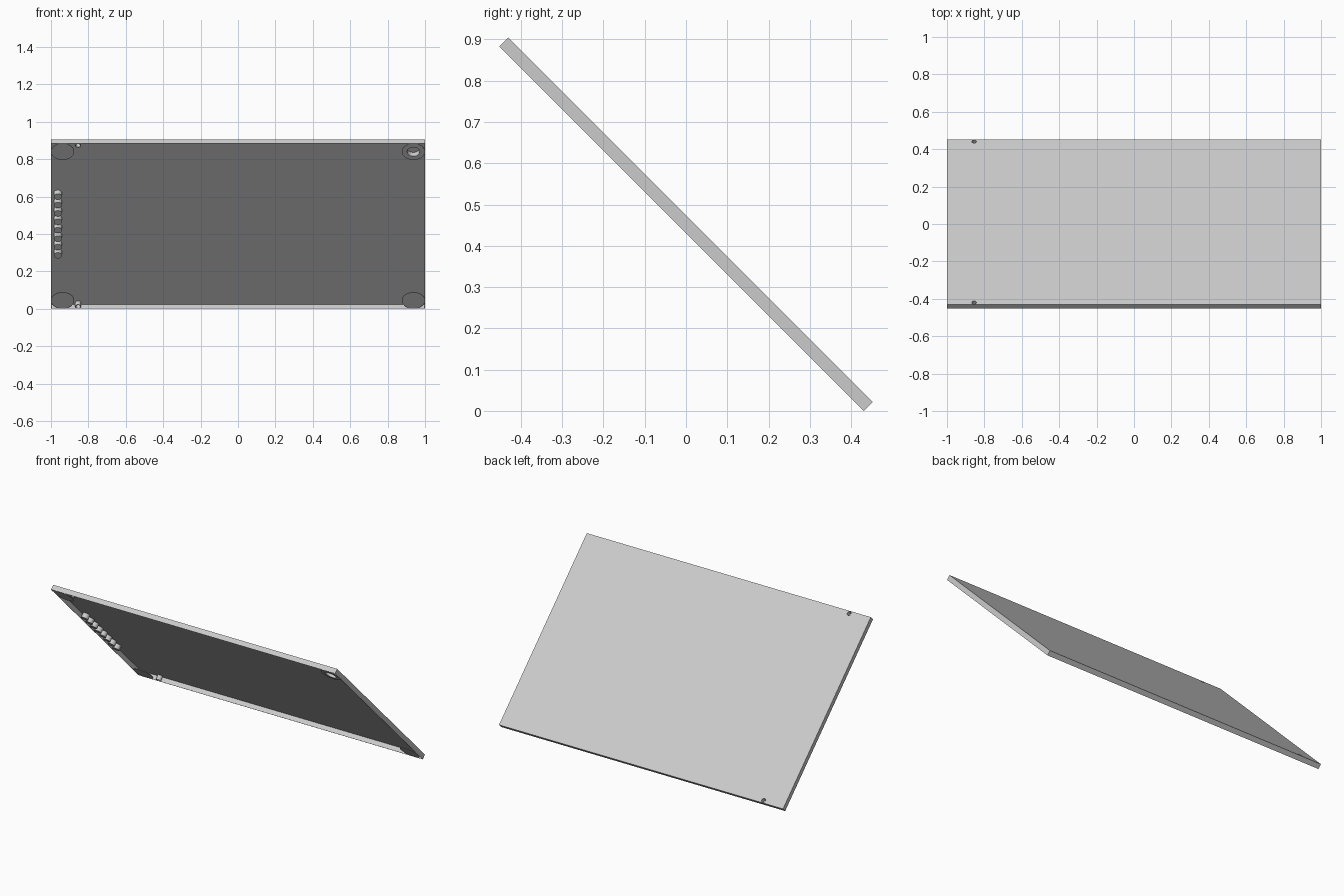
import bpy
import bmesh
import math
from mathutils import Matrix, Vector

cube = bpy.data.objects.get("Cube")
if cube:
    bpy.data.objects.remove(cube, do_unlink=True)

WIDTH, LENGTH, DEPTH = 2.0, 1.249, 0.031
WALL = 0.002
RIM, FLOOR = -DEPTH / 2, DEPTH / 2 - WALL
# Panel frame: local z is the outer face normal, tilted 45 degrees to the back
TILT = (Matrix.Translation((0, 0, (LENGTH + DEPTH) / 2 / math.sqrt(2)))
        @ Matrix.Rotation(-math.pi / 4, 4, "X"))

grey = bpy.data.materials.new("light_grey")
grey.use_nodes = True
grey.diffuse_color = (0.6, 0.6, 0.6, 1)
grey.node_tree.nodes["Principled BSDF"].inputs["Base Color"].default_value = (0.6, 0.6, 0.6, 1)


def add_object(name, bm):
    bmesh.ops.recalc_face_normals(bm, faces=bm.faces)
    mesh = bpy.data.meshes.new(name)
    bm.to_mesh(mesh)
    bm.free()
    mesh.materials.append(grey)
    obj = bpy.data.objects.new(name, mesh)
    bpy.context.collection.objects.link(obj)
    obj.matrix_world = TILT
    return obj


def smooth(obj):
    bpy.ops.object.select_all(action="DESELECT")
    obj.select_set(True)
    bpy.context.view_layer.objects.active = obj
    bpy.ops.object.shade_smooth_by_angle(angle=math.radians(35))


def cylinder(name, x, y, radius, low, high, segments=32):
    bm = bmesh.new()
    place = Matrix.Translation((x, y, (low + high) / 2))
    bmesh.ops.create_cone(bm, cap_ends=True, segments=segments, radius1=radius,
                          radius2=radius, depth=high - low, matrix=place)
    return add_object(name, bm)


def lathe(name, x, y, profile, segments=32):
    """Turn a closed outline of (radius, height) points about the local z axis."""
    bm = bmesh.new()
    rings = []
    for i in range(segments):
        a = math.tau * i / segments
        rings.append([bm.verts.new(Vector((x + r * math.cos(a), y + r * math.sin(a), h)))
                      for r, h in profile])
    count = len(profile)
    for i, ring in enumerate(rings):
        after = rings[(i + 1) % segments]
        for j in range(count):
            k = (j + 1) % count
            bm.faces.new((ring[j], after[j], after[k], ring[k]))
    return add_object(name, bm)


# Thin tray, open on the underside
bm = bmesh.new()
bmesh.ops.create_cube(bm, size=1, matrix=Matrix.Diagonal((WIDTH, LENGTH, DEPTH, 1)))
bmesh.ops.delete(bm, geom=[f for f in bm.faces if f.normal.z < -0.5], context="FACES")
tray = add_object("panel_tray", bm)
shell = tray.modifiers.new("thickness", "SOLIDIFY")
shell.thickness = WALL
shell.offset = -1
shell.use_even_offset = True

# Drilled edge tubes
TUBE_X, BORE, TUBE = -0.855, 0.0125, 0.0155
tube_y = LENGTH / 2 - TUBE
cutters = []
for side, label in ((-1, "upper"), (1, "lower")):
    cutter = cylinder(label + "_bore_cutter", TUBE_X, side * tube_y, BORE, 0, DEPTH, 24)
    cutter.hide_render = True
    cutters.append(cutter)
    drill = tray.modifiers.new(label + "_bore", "BOOLEAN")
    drill.operation = "DIFFERENCE"
    drill.solver = "EXACT"
    drill.object = cutter
    smooth(lathe(label + "_edge_tube", TUBE_X, side * tube_y,
                 [(BORE, RIM), (TUBE, RIM), (TUBE, FLOOR), (BORE, FLOOR)], 24))

# Bake the drilled tray and drop the cutters
bpy.context.view_layer.update()
baked = bpy.data.meshes.new_from_object(tray.evaluated_get(bpy.context.evaluated_depsgraph_get()))
tray.modifiers.clear()
tray.data = baked
for cutter in cutters:
    bpy.data.objects.remove(cutter, do_unlink=True)

# Round pads in the corners, level with the rim; one is a bored socket
PAD, PAD_THICK, SOCKET = 0.062, 0.003, 0.034
pad_x, pad_y = WIDTH / 2 - PAD, LENGTH / 2 - PAD
for sx, across in ((-1, "right"), (1, "left")):
    for sy, along in ((-1, "upper"), (1, "lower")):
        name = along + "_" + across + "_pad"
        if sx > 0 and sy < 0:
            top = RIM + PAD_THICK
            pad = lathe(name, pad_x, -pad_y,
                        [(SOCKET, RIM), (PAD, RIM), (PAD, top), (SOCKET + WALL, top),
                         (SOCKET + WALL, FLOOR), (SOCKET, FLOOR)])
        else:
            pad = cylinder(name, sx * pad_x, sy * pad_y, PAD, RIM, RIM + PAD_THICK)
        smooth(pad)

# Row of pegs along the right side
PEGS, PITCH = 8, 0.0635
for i in range(PEGS):
    y = (i - (PEGS - 1) / 2) * PITCH
    smooth(cylinder("peg_%d" % (i + 1), -0.963, y, 0.022, RIM, FLOOR, 24))
